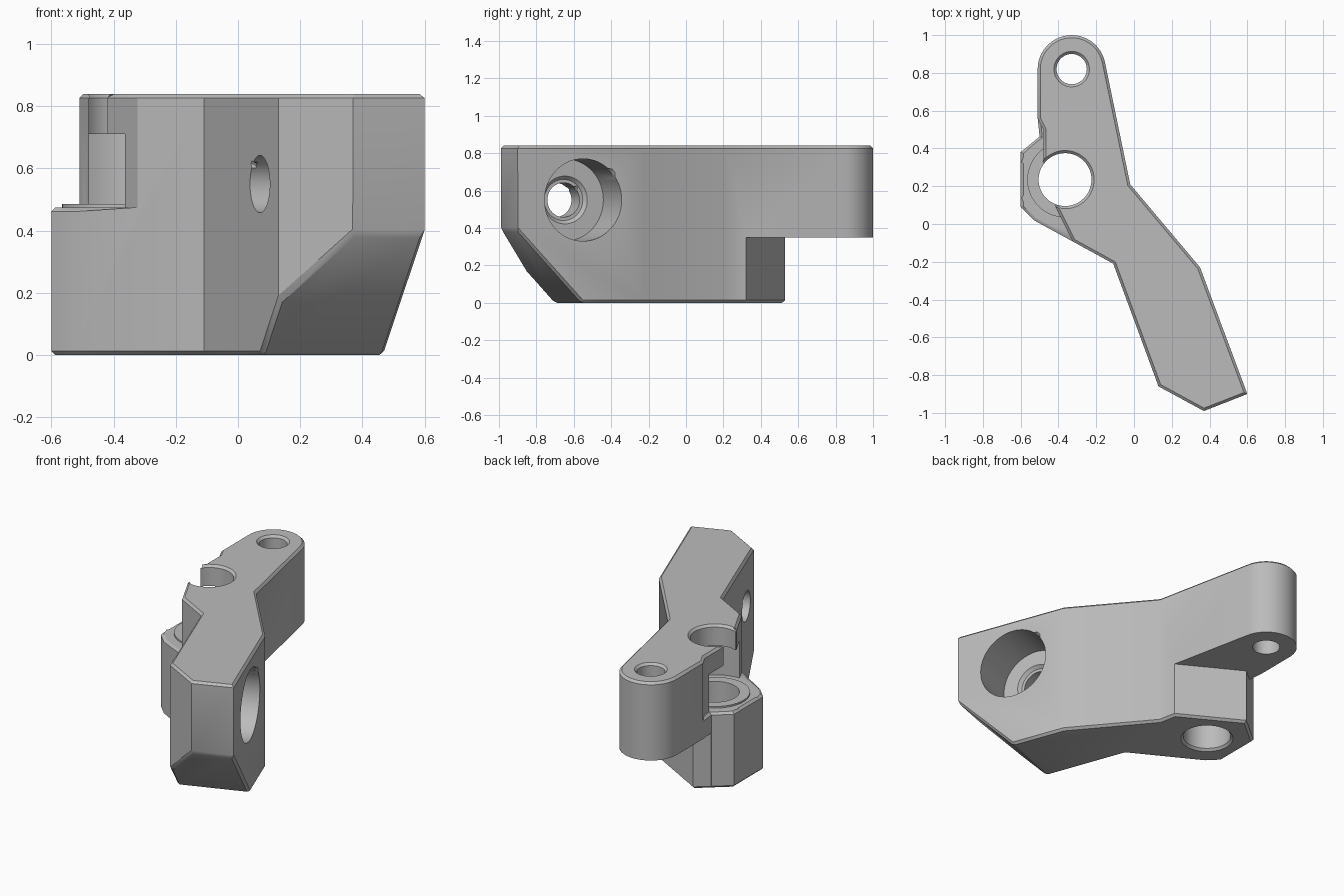
import bpy, bmesh
from math import cos, sin, radians
from mathutils import Vector

cube = bpy.data.objects.get("Cube")
if cube:
    bpy.data.objects.remove(cube, do_unlink=True)

grey = bpy.data.materials.new("machined grey")
grey.use_nodes = True
grey.diffuse_color = (0.5, 0.5, 0.5, 1)
grey.node_tree.nodes["Principled BSDF"].inputs["Base Color"].default_value = (0.5, 0.5, 0.5, 1)

TOP, ARM_BASE, SEAT, POCKET_TOP = 0.84, 0.35, 0.475, 0.71
BORE = Vector((-0.365, 0.235, 0))
ARM_EYE = Vector((-0.33, 0.82, 0))


def make(name, bm):
    bmesh.ops.recalc_face_normals(bm, faces=bm.faces)
    mesh = bpy.data.meshes.new(name)
    bm.to_mesh(mesh)
    bm.free()
    obj = bpy.data.objects.new(name, mesh)
    bpy.context.collection.objects.link(obj)
    mesh.materials.append(grey)
    return obj


def prism_mesh(points, low, high):
    bm = bmesh.new()
    face = bm.faces.new([bm.verts.new((x, y, low)) for x, y in points])
    out = bmesh.ops.extrude_face_region(bm, geom=[face])
    moved = [v for v in out["geom"] if isinstance(v, bmesh.types.BMVert)]
    bmesh.ops.translate(bm, verts=moved, vec=(0, 0, high - low))
    return bm


def cylinder(name, start, end, radius, radius_end=None, sides=64):
    axis = end - start
    bm = bmesh.new()
    bmesh.ops.create_cone(bm, cap_ends=True, segments=sides, radius1=radius,
                          radius2=radius_end or radius, depth=axis.length)
    bm.transform(axis.to_track_quat("Z", "Y").to_matrix().to_4x4())
    bmesh.ops.translate(bm, verts=bm.verts, vec=(start + end) / 2)
    return make(name, bm)


def upright(name, centre, radius, low, high):
    return cylinder(name, centre + Vector((0, 0, low)), centre + Vector((0, 0, high)), radius)


def combine(target, tool, operation="DIFFERENCE"):
    mod = target.modifiers.new("combine", "BOOLEAN")
    mod.operation, mod.object, mod.solver = operation, tool, "EXACT"
    bpy.context.view_layer.objects.active = target
    bpy.ops.object.modifier_apply(modifier=mod.name)
    bpy.data.objects.remove(tool, do_unlink=True)


# Bracket outline: tail, neck, rounded arm end and bearing boss
outline = [(0.13, -0.86), (0.37, -0.99), (0.6, -0.9), (0.35, -0.23), (-0.02, 0.21)]
for i in range(25):
    a = radians(12 + 168 * i / 24)
    outline.append((ARM_EYE.x + 0.18 * cos(a), ARM_EYE.y + 0.18 * sin(a)))
outline += [(-0.51, 0.56), (-0.5, 0.463), (-0.6, 0.38), (-0.6, 0.09), (-0.53, 0.02), (-0.11, -0.21)]
bm = prism_mesh(outline, 0, TOP)

# Sloping underside of the tail
slope = Vector((0.35 * 0.39, -0.93 * 0.39, -0.368)).normalized()
cut = bmesh.ops.bisect_plane(bm, geom=bm.verts[:] + bm.edges[:] + bm.faces[:],
                             plane_co=(0.37, -0.99, 0.39), plane_no=slope, clear_outer=True)
rim = [e for e in cut["geom_cut"] if isinstance(e, bmesh.types.BMEdge)]
bmesh.ops.contextual_create(bm, geom=rim)
bracket = make("bracket", bm)

# Open space under the arm and beside the upper body
under_arm = [(0.3, 0.132), (-0.42, 0.53), (-0.7, 0.3), (-0.9, 1.2), (0.3, 1.2)]
combine(bracket, make("under_arm_cutter", prism_mesh(under_arm, -0.1, ARM_BASE)))
side_slot = [(-0.8, 0.66), (-0.56, 0.66), (-0.48, 0.5), (-0.48, 0.3), (-0.365, 0.235),
             (-0.42, 0.1), (-0.27, -0.2), (-0.8, -0.2)]
combine(bracket, make("slot_cutter", prism_mesh(side_slot, SEAT, 1)))

# Round pocket, raised seat ring and vertical bores
combine(bracket, upright("pocket_cutter", BORE, 0.25, SEAT, POCKET_TOP))
combine(bracket, upright("seat_ring", BORE, 0.2, 0.3, SEAT + 0.01), "UNION")
combine(bracket, upright("bore_cutter", BORE, 0.14, -0.1, 1))
combine(bracket, upright("eye_cutter", ARM_EYE, 0.08, 0.1, 1))

# Counterbored cross hole through the tail
axis = Vector((0.937, 0.35, 0)).normalized()
mouth = Vector((0.469, -0.55, 0.55))
combine(bracket, cylinder("counterbore_cutter", mouth - axis * 0.28, mouth + axis * 0.2, 0.22))
combine(bracket, cylinder("step_cutter", mouth - axis * 0.3, mouth - axis * 0.2, 0.11, 0.2))
combine(bracket, cylinder("cross_hole_cutter", mouth - axis * 0.8, mouth, 0.092))

# Small chamfers on the flat rims and round the slope
bm = bmesh.new()
bm.from_mesh(bracket.data)
bmesh.ops.remove_doubles(bm, verts=bm.verts, dist=0.0005)
bm.normal_update()


def wants_chamfer(edge):
    if len(edge.link_faces) != 2 or not edge.is_convex or edge.calc_face_angle() < 0.4:
        return False
    normals = [f.normal for f in edge.link_faces]
    if any(n.dot(slope) > 0.99 for n in normals):
        return True
    on_level = any(all(abs(v.co.z - z) < 0.002 for v in edge.verts) for z in (0, SEAT, TOP))
    return on_level and any(abs(n.z) > 0.99 for n in normals)


bmesh.ops.bevel(bm, geom=[e for e in bm.edges if wants_chamfer(e)], offset=0.014,
                offset_type="OFFSET", segments=1, affect="EDGES", clamp_overlap=False)
bm.to_mesh(bracket.data)
bm.free()

bpy.ops.object.select_all(action="DESELECT")
bracket.select_set(True)
bpy.context.view_layer.objects.active = bracket
bpy.ops.object.shade_smooth_by_angle(angle=radians(30))
